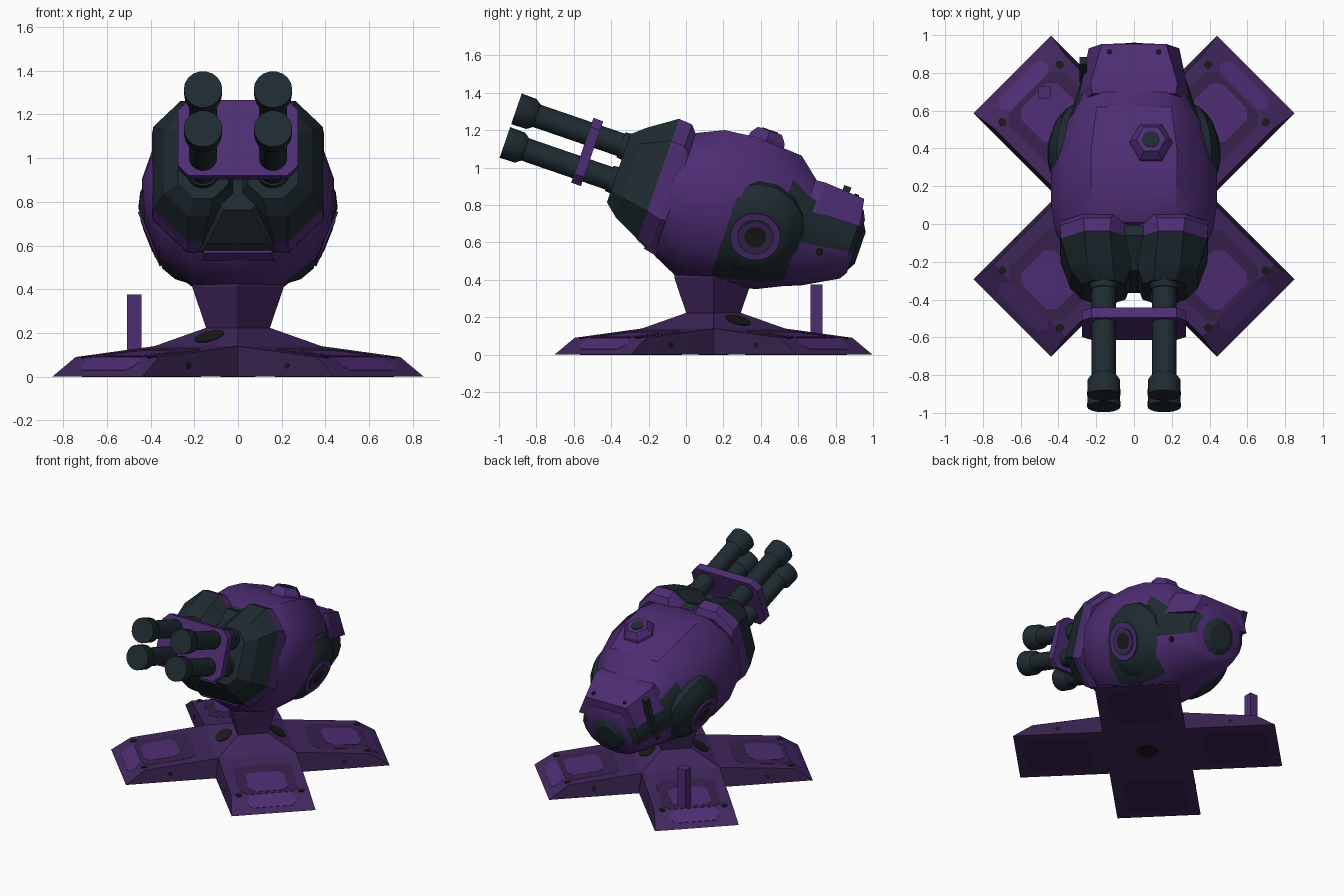
import bpy, bmesh, math
from mathutils import Matrix, Vector

if "Cube" in bpy.data.objects:
    bpy.data.objects.remove(bpy.data.objects["Cube"])


def material(name, rgb):
    m = bpy.data.materials.new(name)
    m.diffuse_color = (*rgb, 1)
    m.use_nodes = True
    m.node_tree.nodes["Principled BSDF"].inputs["Base Color"].default_value = m.diffuse_color
    return m


PURPLE = material("bright purple", (0.076, 0.026, 0.172))
MID = material("mid purple", (0.054, 0.020, 0.112))
DEEP = material("deep purple", (0.038, 0.016, 0.073))
GUN = material("gunmetal", (0.0135, 0.024, 0.031))
BLACK = material("soot black", (0.009, 0.011, 0.009))

# Turret frame: x across, y rearward along the gun axis, z up across the axis
TILT = Matrix.Translation((0, 0.15, 0.85)) @ Matrix.Rotation(math.radians(-19), 4, 'X')
HUB = Matrix.Translation((0, 0.147, 0))


def loft(name, rings, mats, frame=Matrix(), rule=None, smooth=False):
    """Skin equal-length rings of points, cap the ends, colour faces by rule(center, normal)."""
    bm = bmesh.new()
    vs = [[bm.verts.new(p) for p in ring] for ring in rings]
    n = len(vs[0])
    for a, b in zip(vs, vs[1:]):
        for j in range(n):
            bm.faces.new((a[j], a[(j + 1) % n], b[(j + 1) % n], b[j]))
    bm.faces.new(vs[0])
    bm.faces.new(vs[-1])
    bmesh.ops.recalc_face_normals(bm, faces=bm.faces)
    if rule:
        bm.normal_update()
        for f in bm.faces:
            f.material_index = rule(f.calc_center_median(), f.normal)
    me = bpy.data.meshes.new(name)
    bm.to_mesh(me)
    bm.free()
    me.transform(frame)
    ob = bpy.data.objects.new(name, me)
    bpy.context.collection.objects.link(ob)
    for m in mats:
        me.materials.append(m)
    if smooth:
        bpy.ops.object.select_all(action='DESELECT')
        ob.select_set(True)
        bpy.context.view_layer.objects.active = ob
        bpy.ops.object.shade_smooth_by_angle(angle=math.radians(35))
    return ob


def turned(name, profile, center, axis, mat, frame=Matrix(), sides=16, squash=1.0):
    """Turned part: profile of (distance along axis, radius)."""
    rot = Vector((0, 0, 1)).rotation_difference(Vector(axis)).to_matrix()
    c = Vector(center)
    rings = [[c + rot @ Vector((r * math.cos(t), r * squash * math.sin(t), d))
              for t in (2 * math.pi * k / sides for k in range(sides))] for d, r in profile]
    return loft(name, rings, [mat], frame, smooth=sides >= 14)


def oct_ring(y, cx, hw, top, bot, ch, low=None):
    """Upright rectangle with chamfered corners at depth y; low is the bottom chamfer."""
    l, r, b = cx - hw, cx + hw, low or ch
    return [(l + ch, y, top), (r - ch, y, top), (r, y, top - ch), (r, y, bot + b),
            (r - b, y, bot), (l + b, y, bot), (l, y, bot + b), (l, y, top - ch)]


def box(name, x, y, z, mat, frame=Matrix()):
    rings = [[(x[0], y[0], h), (x[1], y[0], h), (x[1], y[1], h), (x[0], y[1], h)] for h in z]
    return loft(name, rings, [mat], frame)


def square(h, z):
    return [(-h, -h, z), (h, -h, z), (h, h, z), (-h, h, z)]


# ---- Base: hub, neck and four diagonal arms
DIAG = HUB @ Matrix.Rotation(math.radians(45), 4, 'Z')
loft("hub", [square(0.29, 0), square(0.27, 0.14), square(0.10, 0.225)], [MID], DIAG)
loft("neck", [square(0.10, 0.21), square(0.148, 0.41), square(0.15, 0.5)], [MID], DIAG)
turned("hub_underside_disc", [(-0.001, 0.08), (0.004, 0.08)], (0, 0, 0), (0, 0, 1), BLACK, HUB)


def top_z(r):
    return 0.14 - 0.05 * (r - 0.27) / 0.51 if r < 0.78 else 0.09 * (0.912 - r) / 0.132


def arm_plate(name, r0, r1, hw, ch, lift, mat, frame, height=top_z):
    pts = [(r0 + ch, -hw), (r1 - ch, -hw), (r1, -hw + ch), (r1, hw - ch),
           (r1 - ch, hw), (r0 + ch, hw), (r0, hw - ch), (r0, -hw + ch)]
    loft(name, [[(r, s, height(r) + d) for r, s in pts] for d in (-lift, lift)], [mat], frame)


for k in range(4):
    fr = HUB @ Matrix.Rotation(math.radians(45 + 90 * k), 4, 'Z')
    loft("base_arm", [
        [(0.27, -0.29, 0), (0.27, 0.29, 0), (0.27, 0.27, 0.14), (0.27, -0.27, 0.14)],
        [(0.912, -0.29, 0), (0.912, 0.29, 0), (0.78, 0.27, 0.09), (0.78, -0.27, 0.09)]],
        [MID, DEEP], fr, lambda c, n: 1 if abs(n.z) < 0.4 else 0)
    arm_plate("arm_dark_panel", 0.40, 0.779, 0.20, 0.05, 0.0015, DEEP, fr)
    arm_plate("arm_bright_panel", 0.50, 0.75, 0.135, 0.04, 0.003, PURPLE, fr)
    arm_plate("arm_end_panel", 0.785, 0.87, 0.17, 0.03, 0.002, PURPLE, fr)
    arm_plate("arm_underside_panel", 0.40, 0.85, 0.21, 0.05, 0.001, DEEP, fr, lambda r: 0)
    for s in (-1, 1):
        turned("arm_bolt", [(-0.01, 0.022), (0.003, 0.022)],
               (0.77, s * 0.215, top_z(0.77)), (0.1, 0, 1), BLACK, fr, 8)
        turned("arm_side_bolt", [(-0.02, 0.016), (0.003, 0.016)],
               (0.6, s * 0.281, 0.05), (0, s, 0.1), BLACK, fr, 8)
    if k % 2 == 0:  # oval vents on two opposite hub slopes
        turned("hub_vent", [(-0.005, 0.06), (0.004, 0.06)], (0.185, 0, 0.183),
               (0.447, 0, 0.894), BLACK, fr, 16, 1.3)
box("base_post", (-0.508, -0.442), (0.665, 0.73), (0.08, 0.375), PURPLE)

# ---- Main body: faceted hull, with gunmetal flanks chosen by position
HALF = [(0.52, 1), (0.86, 0.62), (1, 0.1), (0.97, -0.25), (0.82, -0.62), (0.48, -0.9)]


def hull_ring(y, hw, top, bot):
    pts = HALF + [(0, -1)] + [(-a, b) for a, b in reversed(HALF)]
    return [(a * hw, y, b * (top if b > 0 else -bot)) for a, b in pts]


def flank(c, n):
    around_pivot = 0.12 < c.y < 0.5 and -0.4 < c.z < (0.1 if c.y < 0.4 else 0.13)
    rear_stripe = c.y >= 0.5 and -0.06 < c.z < 0.16
    return 1 if abs(c.x) > 0.17 and (around_pivot or rear_stripe) else 0


loft("body", [hull_ring(*s) for s in (
    (-0.24, 0.39, 0.26, -0.37), (-0.19, 0.42, 0.29, -0.41), (-0.06, 0.44, 0.35, -0.47),
    (0.12, 0.44, 0.37, -0.455), (0.373, 0.38, 0.355, -0.40), (0.50, 0.32, 0.25, -0.34),
    (0.60, 0.29, 0.24, -0.30), (0.78, 0.23, 0.19, -0.20), (0.805, 0.19, 0.14, -0.16))],
    [PURPLE, GUN], TILT, flank, smooth=True)

# ---- Rear hatch, tail cap, aerial
loft("rear_hatch", [
    [(-0.29, 0.48, 0.09), (0.29, 0.48, 0.09), (0.22, 0.485, 0.255), (-0.22, 0.485, 0.255)],
    [(-0.29, 0.54, 0.09), (0.29, 0.54, 0.09), (0.23, 0.54, 0.26), (-0.23, 0.54, 0.26)],
    [(-0.24, 0.79, 0.10), (0.24, 0.79, 0.10), (0.17, 0.765, 0.245), (-0.17, 0.765, 0.245)]],
    [PURPLE], TILT)
turned("tail_cap", [(0.70, 0.15), (0.80, 0.14), (0.83, 0.09)], (0, 0, -0.01), (0, 1, 0), GUN, TILT, 12)
box("aerial", (-0.288, -0.25), (0.64, 0.68), (-0.02, 0.28), GUN, TILT)
for x in (-1, 1):
    for y in (0.56, 0.72):
        turned("hatch_bolt", [(-0.01, 0.013), (0.004, 0.013)], (x * 0.13, y, 0.252), (0, 0, 1), BLACK, TILT, 8)

# ---- Top hexagonal cap
top = (0.09, 0.17, 0.35)
turned("top_cap", [(0, 0.118), (0.035, 0.112), (0.075, 0.078)], top, (0, 0, 1), PURPLE, TILT, 6)
turned("top_cap_eye", [(0.07, 0.045), (0.08, 0.045)], top, (0, 0, 1), GUN, TILT)

for s in (-1, 1):
    # ---- Side pivots: bulge facing out and a little down, with concentric rings
    hub = (s * 0.405, 0.28, -0.136)
    side = (s, 0.13, -0.38)
    turned("side_bulge", [(-0.20, 0.27), (-0.10, 0.265), (-0.04, 0.215), (-0.005, 0.15)],
           hub, side, GUN, TILT, 16)
    for nm, h, r, m in (("ring", 0.004, 0.135, PURPLE), ("groove", 0.006, 0.100, GUN),
                        ("disc", 0.008, 0.090, MID), ("hole", 0.010, 0.058, BLACK)):
        turned("pivot_" + nm, [(-0.02, r), (h, r)], hub, side, m, TILT, 20)
    turned("flank_bolt", [(-0.03, 0.02), (0.008, 0.02)], (s * 0.26, 0.63, -0.10), side, BLACK, TILT, 8)

    # ---- Gun housing: twin lobes with purple collars
    loft("gun_lobe", [oct_ring(-0.53, s * 0.16, 0.115, 0.165, -0.22, 0.06, 0.07),
                      oct_ring(-0.46, s * 0.18, 0.158, 0.225, -0.28, 0.09, 0.11),
                      oct_ring(-0.31, s * 0.195, 0.193, 0.328, -0.355, 0.125, 0.16)], [GUN], TILT)
    loft("lobe_collar", [oct_ring(-0.31, s * 0.195, 0.192, 0.327, -0.354, 0.125, 0.16),
                         oct_ring(-0.235, s * 0.195, 0.198, 0.322, -0.375, 0.125, 0.16),
                         oct_ring(-0.20, s * 0.19, 0.20, 0.28, -0.37, 0.12, 0.16)], [PURPLE], TILT)
    # ---- Four barrels
    for v in (-0.095, 0.095):
        turned("barrel", [(-1.15, 0.088), (-1.065, 0.086), (-1.035, 0.064), (-0.45, 0.064)],
               (s * 0.16, 0, v), (0, 1, 0), GUN, TILT, 18)
        turned("barrel_socket", [(-0.56, 0.072), (-0.50, 0.078)],
               (s * 0.16, 0, v), (0, 1, 0), GUN, TILT, 18)

# ---- Housing core, collar lip and barrel brace
loft("housing_core", [oct_ring(-0.46, 0, 0.09, 0.12, -0.25, 0.03),
                      oct_ring(-0.31, 0, 0.19, 0.25, -0.358, 0.05),
                      oct_ring(-0.25, 0, 0.22, 0.25, -0.385, 0.05)], [GUN], TILT)
loft("collar_lip", [oct_ring(-0.262, 0, 0.20, -0.25, -0.39, 0.05),
                    oct_ring(-0.19, 0, 0.22, -0.25, -0.405, 0.05)], [PURPLE], TILT)
loft("barrel_brace", [oct_ring(y, 0, 0.275, 0.183, -0.183, 0.05) for y in (-0.745, -0.69)], [PURPLE], TILT)
